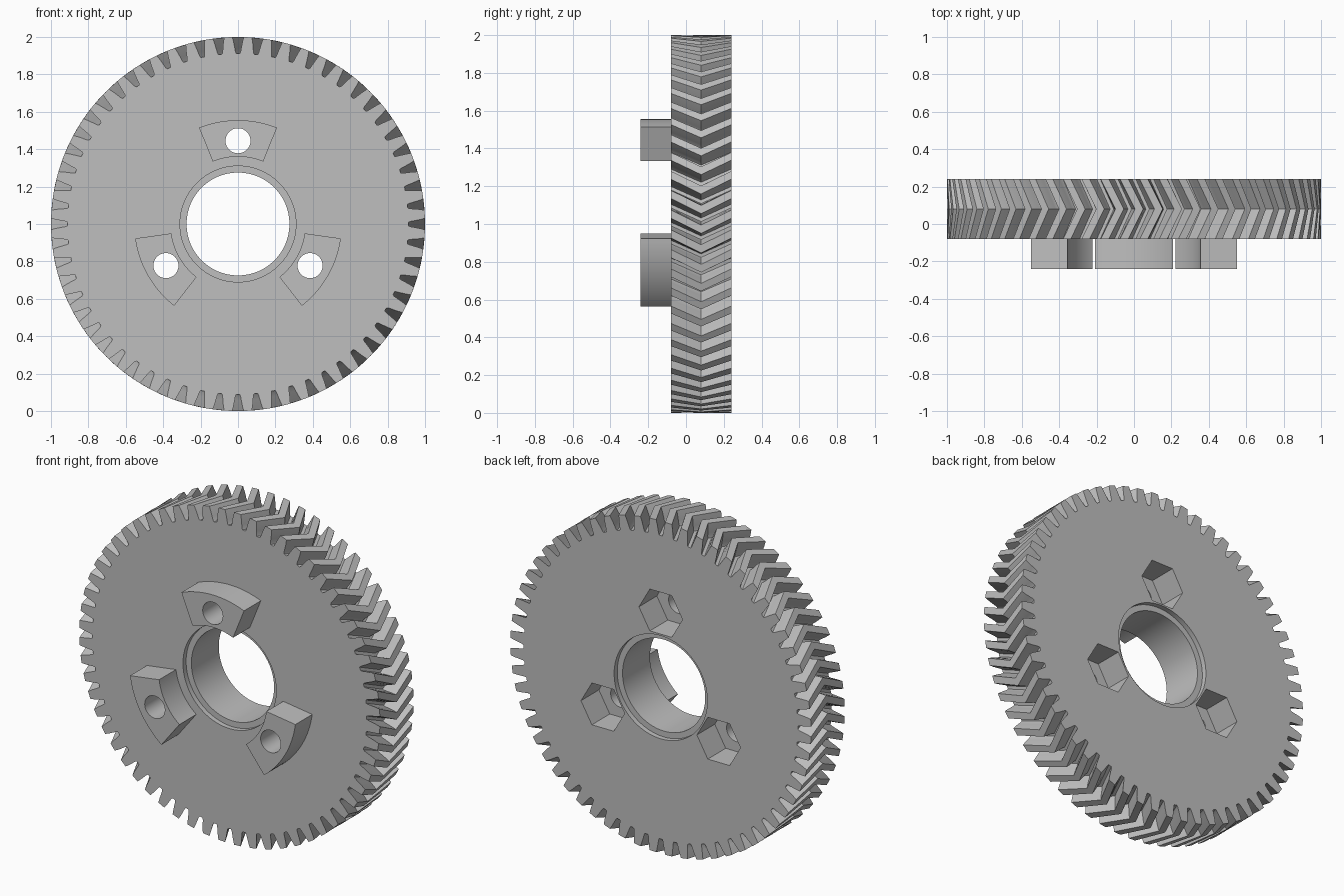
import bpy, bmesh
from math import pi, sin, cos, radians
from mathutils import Matrix

cube = bpy.data.objects.get("Cube")
if cube:
    bpy.data.objects.remove(cube, do_unlink=True)

CENTRE_Z = 1.0
FRONT, MIDDLE, BACK, PAD_FRONT = -0.08, 0.08, 0.24, -0.24
TEETH = 60
TWIST = 0.08
BOLT_CIRCLE = 0.445
SPOKES = [radians(a) for a in (0, 120, 240)]

grey = bpy.data.materials.new("plain grey")
grey.use_nodes = True
grey.diffuse_color = (0.52, 0.52, 0.52, 1)
grey.node_tree.nodes["Principled BSDF"].inputs["Base Color"].default_value = (0.52, 0.52, 0.52, 1)


def polar(radius, angle):
    """Point on the gear plane, angle measured clockwise from the top."""
    return radius * sin(angle), CENTRE_Z + radius * cos(angle)


def loft(name, rings, bevel=0):
    """Solid through matching rings given as (y, [(x, z), ...])."""
    bm = bmesh.new()
    loops = [[bm.verts.new((x, y, z)) for x, z in pts] for y, pts in rings]
    n = len(loops[0])
    sides = []
    for a, b in zip(loops, loops[1:]):
        for i in range(n):
            j = (i + 1) % n
            sides.append(bm.faces.new((a[i], a[j], b[j], b[i])))
    bm.faces.new(loops[0])
    bm.faces.new(loops[-1])
    if bevel:
        corners = [e for e in bm.edges if e.calc_face_angle(0) > 0.8
                   and abs(e.verts[0].co.y - e.verts[1].co.y) > 0.01]
        bmesh.ops.bevel(bm, geom=corners, offset=bevel, segments=6,
                        profile=0.5, affect='EDGES')
    bmesh.ops.recalc_face_normals(bm, faces=bm.faces)
    mesh = bpy.data.meshes.new(name)
    bm.to_mesh(mesh)
    bm.free()
    mesh.materials.append(grey)
    obj = bpy.data.objects.new(name, mesh)
    bpy.context.collection.objects.link(obj)
    return obj


def cylinder(name, y0, y1, radius, sides, x=0, z=CENTRE_Z):
    pts = [(x + radius * cos(2 * pi * i / sides), z + radius * sin(2 * pi * i / sides))
           for i in range(sides)]
    return loft(name, [(y0, pts), (y1, pts)])


def activate(obj):
    bpy.ops.object.select_all(action='DESELECT')
    obj.select_set(True)
    bpy.context.view_layer.objects.active = obj


def cut(obj, cutter):
    cutter.hide_render = True
    activate(obj)
    mod = obj.modifiers.new("cut", 'BOOLEAN')
    mod.operation = 'DIFFERENCE'
    mod.solver = 'EXACT'
    mod.object = cutter
    bpy.ops.object.modifier_apply(modifier=mod.name)
    bpy.data.objects.remove(cutter, do_unlink=True)


# Tooth outline: (fraction of the pitch from the tooth centre, radius)
half_tooth = [(0.40, 0.912), (0.355, 0.922), (0.32, 0.943), (0.275, 0.97), (0.21, 1.0)]
tooth = [(-f, r) for f, r in half_tooth] + [(f, r) for f, r in reversed(half_tooth)]


def gear_outline(turn):
    pitch = 2 * pi / TEETH
    return [polar(r, (i + 0.5 + f) * pitch + turn) for i in range(TEETH) for f, r in tooth]


# Herringbone gear body
gear = loft("gear_body", [(FRONT, gear_outline(0)), (MIDDLE, gear_outline(TWIST)),
                          (BACK, gear_outline(0))])

# Centre bore with a shallow step on both faces
cut(gear, cylinder("bore_cutter", -0.5, 0.5, 0.275, 96))
cut(gear, cylinder("front_step_cutter", -0.5, FRONT + 0.03, 0.31, 96))
cut(gear, cylinder("back_step_cutter", BACK - 0.03, 0.5, 0.31, 96))

# Three rounded pads, each with a bolt hole and a hexagonal pocket behind
SPAN = radians(22)
STEPS = 20
for number, spoke in enumerate(SPOKES, 1):
    sweep = [spoke - SPAN + 2 * SPAN * i / STEPS for i in range(STEPS + 1)]
    outline = [polar(0.555, a) for a in sweep] + [polar(0.36, a) for a in reversed(sweep)]
    pad = loft(f"mounting_pad_{number}", [(PAD_FRONT, outline), (FRONT, outline)], bevel=0.035)
    x, z = polar(BOLT_CIRCLE, spoke)
    for part in (pad, gear):
        cut(part, cylinder("bolt_cutter", -0.5, 0.5, 0.067, 40, x, z))
    cut(gear, cylinder("nut_cutter", BACK - 0.17, 0.5, 0.145, 6, x, z))
    activate(pad)
    bpy.ops.object.shade_smooth_by_angle(angle=radians(25))

activate(gear)
bpy.ops.object.shade_smooth_by_angle(angle=radians(25))
